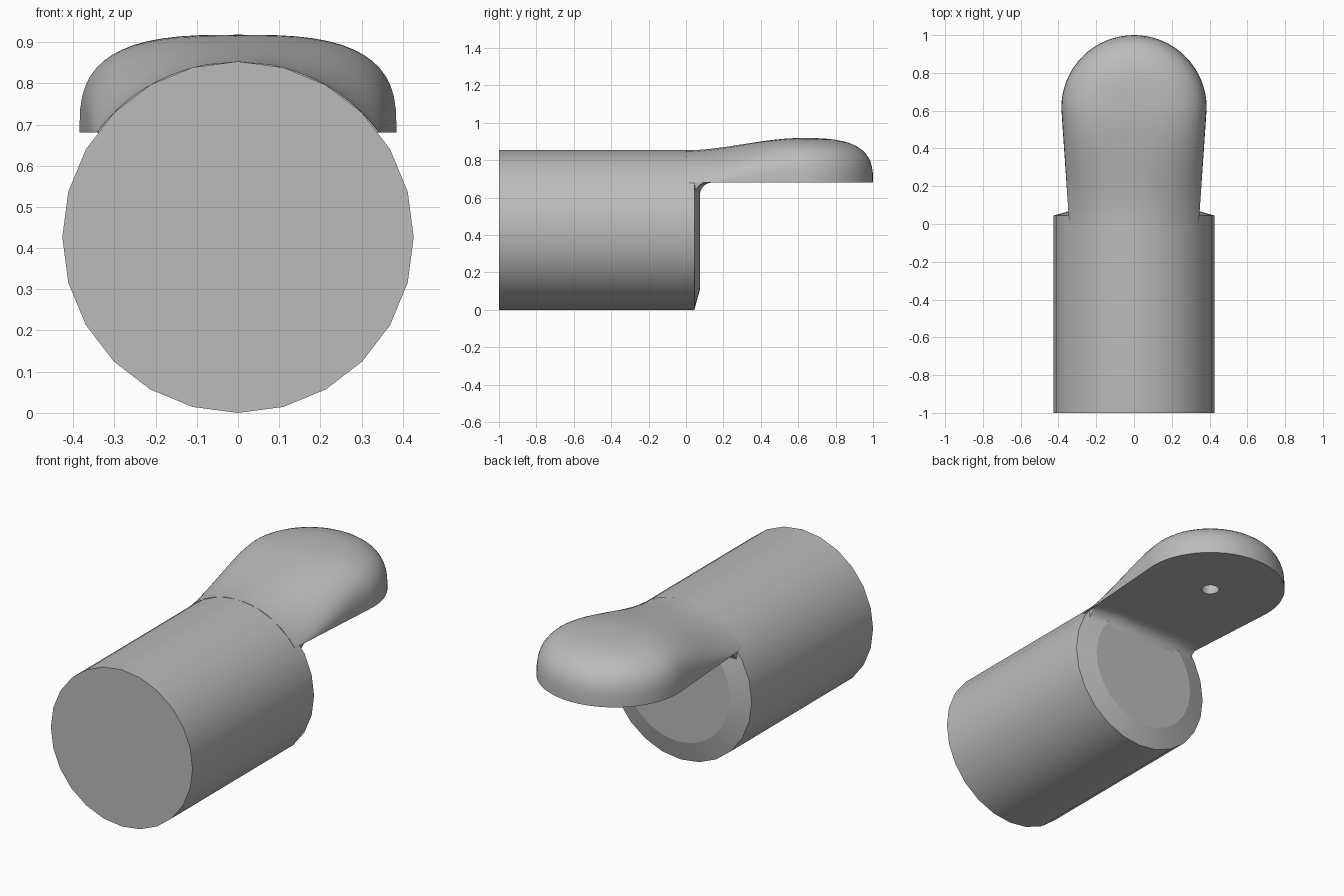
import bpy, bmesh, math
from mathutils import Vector

if "Cube" in bpy.data.objects:
    bpy.data.objects.remove(bpy.data.objects["Cube"], do_unlink=True)

GREY = (0.5, 0.5, 0.5, 1)
mat = bpy.data.materials.new("plain grey")
mat.use_nodes = True
mat.diffuse_color = GREY
mat.node_tree.nodes["Principled BSDF"].inputs["Base Color"].default_value = GREY

R = 0.4265           # barrel radius, also its axis height
BASE = 0.68          # flat underside of the tongue
HEAD_Y, HEAD_R = 0.615, 0.385
NECK = math.sqrt(R ** 2 - (BASE - R) ** 2)


def finish(bm, name):
    bmesh.ops.remove_doubles(bm, verts=bm.verts, dist=0.0002)
    bmesh.ops.recalc_face_normals(bm, faces=bm.faces)
    mesh = bpy.data.meshes.new(name)
    bm.to_mesh(mesh)
    bm.free()
    obj = bpy.data.objects.new(name, mesh)
    bpy.context.collection.objects.link(obj)
    mesh.materials.append(mat)
    bpy.ops.object.select_all(action="DESELECT")
    obj.select_set(True)
    bpy.context.view_layer.objects.active = obj
    return obj


def loft(bm, rows, closed=False):
    """Skin consecutive rows of points and return the vertex rows."""
    grid = [[bm.verts.new(p) for p in row] for row in rows]
    for a, b in zip(grid, grid[1:]):
        n = len(a)
        for i in range(n if closed else n - 1):
            j = (i + 1) % n
            bm.faces.new((a[i], a[j], b[j], b[i]))
    return grid


# Barrel: faceted round body with a shallow chamfer at the back
SIDES = 24
bm = bmesh.new()
rows = []
for y, r in ((-1, R), (0.045, R), (0.075, R - 0.11)):
    angles = [math.tau * i / SIDES for i in range(SIDES)]
    rows.append([(r * math.sin(a), y, R + r * math.cos(a)) for a in angles])
grid = loft(bm, rows, closed=True)
bm.faces.new(grid[0])
bm.faces.new(grid[-1])
barrel = finish(bm, "barrel")
bpy.ops.object.shade_smooth_by_angle(angle=math.radians(35))
for p in barrel.data.polygons:
    p.use_smooth = len(p.vertices) == 4


# Tongue: profiles swept around its outline, from barrel arc to domed head
def profile(centre, edge, blend, steps=14):
    points = []
    for i in range(steps + 1):
        t = i / steps * math.pi / 2
        rho = math.sin(t) ** (2 / 3)
        dome = 0.238 * max(math.cos(t), 0) ** (2 / 3)
        arc = R + math.sqrt(R ** 2 - (rho * NECK) ** 2) - BASE
        p = centre.lerp(edge, rho)
        p.z = BASE + arc + (dome - arc) * blend
        points.append(p)
    return points


side = []
STEPS = 18
for i in range(STEPS):
    f = i / STEPS
    y = HEAD_Y * f
    blend = f * f * (3 - 2 * f)
    w = NECK + (HEAD_R - NECK) * f
    side.append((Vector((0, y, 0)), Vector((w, y, 0)), blend))
mirrored = [(c, Vector((-e.x, e.y, 0)), b) for c, e, b in reversed(side)]
centre = Vector((0, HEAD_Y, 0))
TURN = 32
head = [(centre, centre + HEAD_R * Vector((math.cos(a), math.sin(a), 0)), 1)
        for a in (math.pi * i / TURN for i in range(TURN + 1))]
bm = bmesh.new()
grid = loft(bm, [profile(*s) for s in side + head + mirrored])
bm.faces.new([row[-1] for row in grid])
bm.faces.new(grid[0] + grid[-1][-2:0:-1])
tongue = finish(bm, "tongue")

# Blind screw hole under the head
bm = bmesh.new()
bmesh.ops.create_cone(bm, cap_ends=True, segments=24, radius1=0.045,
                      radius2=0.045, depth=0.2)
bmesh.ops.translate(bm, verts=bm.verts, vec=(0, HEAD_Y, BASE))
cutter = finish(bm, "hole_cutter")
cutter.hide_render = True
bpy.context.view_layer.objects.active = tongue
cut = tongue.modifiers.new("screw hole", "BOOLEAN")
cut.operation, cut.object, cut.solver = "DIFFERENCE", cutter, "EXACT"
bpy.ops.object.modifier_apply(modifier=cut.name)
bpy.data.objects.remove(cutter, do_unlink=True)
tongue.select_set(True)
bpy.ops.object.shade_smooth_by_angle(angle=math.radians(40))

# Fillet: concave strip joining the back face to the tongue
bm = bmesh.new()
rows = []
for x, shift in ((-0.34, -0.027), (-0.2, 0), (0.2, 0), (0.34, -0.027)):
    y0, rad = 0.075 + shift, 0.065
    curve = [(x, y0 + rad * (1 - math.cos(a)), BASE - rad * (1 - math.sin(a)))
             for a in (math.pi / 2 * i / 8 for i in range(9))]
    rows.append(curve + [(x, y0 - 0.03, BASE + 0.004), (x, y0 - 0.03, BASE - rad)])
grid = loft(bm, rows, closed=True)
bm.faces.new(grid[0])
bm.faces.new(grid[-1])
finish(bm, "fillet")
bpy.ops.object.shade_smooth_by_angle(angle=math.radians(35))
